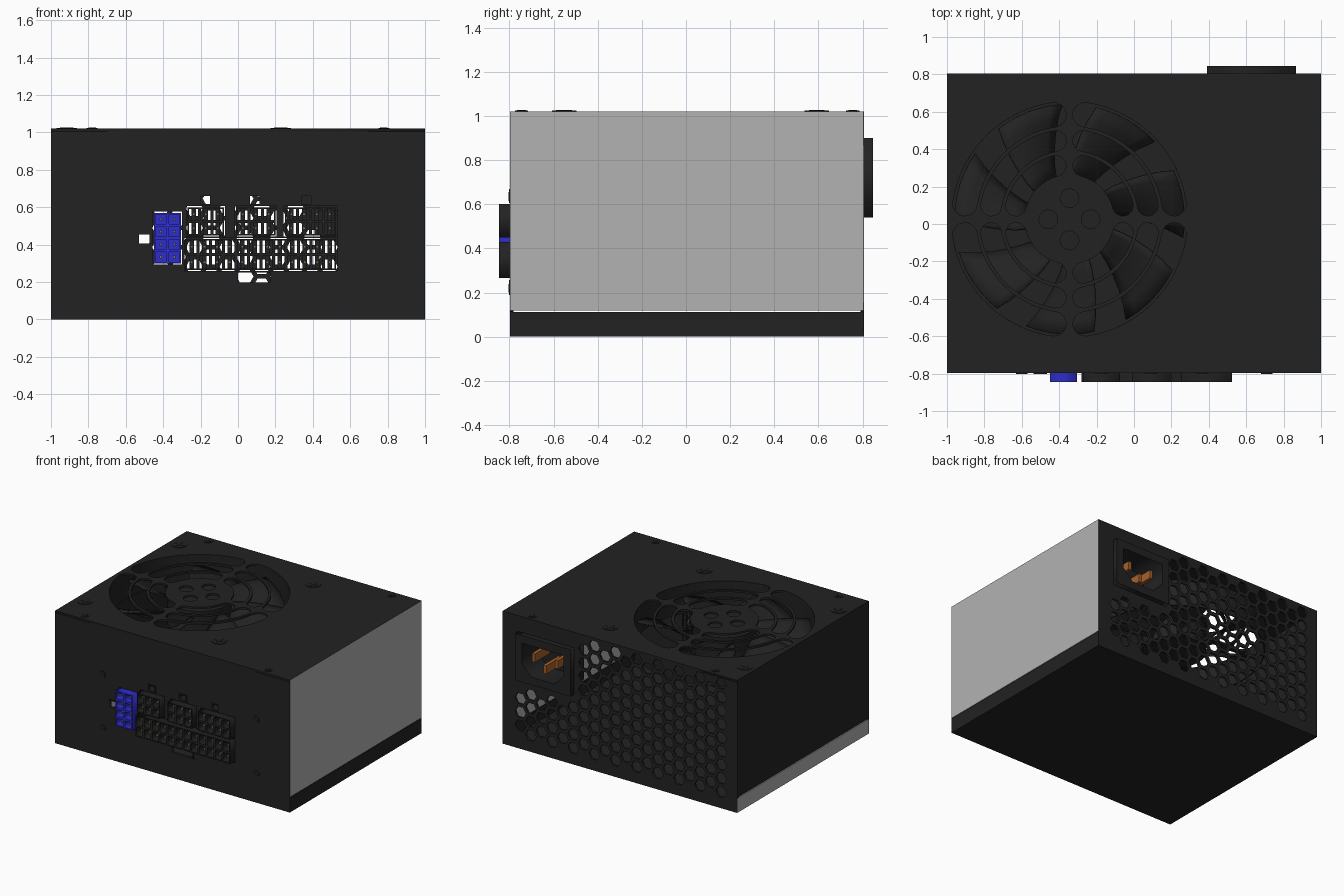
import bpy, bmesh
from math import sin, cos, pi, asin, radians
from mathutils import Matrix, Vector

cube = bpy.data.objects.get("Cube")
if cube:
    bpy.data.objects.remove(cube, do_unlink=True)


def material(name, r, g, b):
    m = bpy.data.materials.new(name)
    m.use_nodes = True
    m.diffuse_color = (r, g, b, 1)
    m.node_tree.nodes["Principled BSDF"].inputs["Base Color"].default_value = (r, g, b, 1)
    return m


BLACK = material("black", 0.016, 0.016, 0.016)
GREY = material("light grey", 0.45, 0.45, 0.45)
BLUE = material("blue", 0.027, 0.027, 0.6)
COPPER = material("copper", 0.38, 0.12, 0.025)
BRASS = material("dull brass", 0.2, 0.18, 0.1)

X, FRONT, BACK, TOP = 1.0, -0.797, 0.805, 1.02
T = 0.015                       # sheet thickness
SEAM = 0.112
FAN = Vector((-0.345, 0.025))


def add(name, bm, mat):
    bmesh.ops.recalc_face_normals(bm, faces=bm.faces)
    me = bpy.data.meshes.new(name)
    bm.to_mesh(me)
    bm.free()
    me.materials.clear()
    me.materials.append(mat)
    for p in me.polygons:
        p.material_index = 0
    ob = bpy.data.objects.new(name, me)
    bpy.context.collection.objects.link(ob)
    return ob


def boxes(name, spans, mat):
    """Joined boxes, each given as (x0, x1, y0, y1, z0, z1)."""
    bm = bmesh.new()
    for x0, x1, y0, y1, z0, z1 in spans:
        m = Matrix.Translation(((x0 + x1) / 2, (y0 + y1) / 2, (z0 + z1) / 2))
        m = m @ Matrix.Diagonal((x1 - x0, y1 - y0, z1 - z0, 1))
        bmesh.ops.create_cube(bm, size=1, matrix=m)
    return add(name, bm, mat)


def rect(x0, x1, y0, y1, m=0):
    return [(x0 - m, y0 - m), (x1 + m, y0 - m), (x1 + m, y1 + m), (x0 - m, y1 + m)]


def ngon(cx, cy, r, n):
    return [(cx + r * cos(2 * pi * i / n), cy + r * sin(2 * pi * i / n)) for i in range(n)]


def plate(name, outlines, lo, hi, mat, upright=False):
    """Sheet with holes, from lo to hi along z, or along y when upright."""
    cu = bpy.data.curves.new(name, "CURVE")
    cu.dimensions, cu.fill_mode = "2D", "BOTH"
    cu.extrude = (hi - lo) / 2
    for pts in outlines:
        s = cu.splines.new("POLY")
        s.points.add(len(pts) - 1)
        for p, (x, y) in zip(s.points, pts):
            p.co = (x, y, 0, 1)
        s.use_cyclic_u = True
    tmp = bpy.data.objects.new(name, cu)
    me = bpy.data.meshes.new_from_object(tmp)
    bm = bmesh.new()
    bm.from_mesh(me)
    bpy.data.objects.remove(tmp)
    bpy.data.curves.remove(cu)
    bpy.data.meshes.remove(me)
    bmesh.ops.remove_doubles(bm, verts=bm.verts, dist=1e-5)
    mid = (lo + hi) / 2
    if upright:
        m = Matrix.Translation((0, mid, 0)) @ Matrix.Rotation(pi / 2, 4, "X")
    else:
        m = Matrix.Translation((0, 0, mid))
    bm.transform(m)
    return add(name, bm, mat)


def slot(a, b, quarter, half_spoke):
    """Quarter-ring slot with round ends between radii a and b."""
    mid, cap = (a + b) / 2, (b - a) / 2
    d = asin((half_spoke + cap) / mid)
    t0, t1 = quarter * pi / 2 + d, (quarter + 1) * pi / 2 - d
    n = 16
    ts = [t0 + (t1 - t0) * i / n for i in range(n + 1)]

    def end(t, start):
        c = Vector((cos(t), sin(t))) * mid
        return [(c.x + cap * cos(t + start + pi * i / 8), c.y + cap * sin(t + start + pi * i / 8))
                for i in range(1, 8)]
    pts = [(b * cos(t), b * sin(t)) for t in ts] + end(t1, 0)
    pts += [(a * cos(t), a * sin(t)) for t in reversed(ts)] + end(t0, pi)
    return [(FAN.x + x, FAN.y + y) for x, y in pts]


# Case: base tray, side covers, side flanges
e = 0.0005
boxes("base_tray", [(-X + e, X - e, FRONT, BACK, 0, T)], BLACK)
for side, s, cover, flange in (("left", 1, GREY, BLACK), ("right", -1, BLACK, GREY)):
    x0, x1 = sorted((s * X, s * (X - T)))
    boxes(side + "_cover", [(x0, x1, FRONT + e, BACK - e, SEAM + 0.006, TOP - e)], cover)
    boxes(side + "_flange", [(x0, x1, FRONT + e, BACK - e, e, SEAM)], flange)

# Top panel with the stamped fan grille
holes = [slot(a, b, q, 0.018) for a, b in ((0.24, 0.35), (0.37, 0.48), (0.5, 0.63)) for q in range(4)]
holes += [ngon(FAN.x + 0.113 * cos(q * pi / 2), FAN.y + 0.113 * sin(q * pi / 2), 0.05, 20)
          for q in range(4)]
plate("top_panel", [rect(-X + e, X - e, FRONT, BACK)] + holes, TOP - T, TOP, BLACK)

# Fan: shroud, hub and twisted blades
plate("fan_shroud", [ngon(*FAN, 0.638, 64), ngon(*FAN, 0.63, 64)], 0.8, TOP - T, BLACK)
hub = plate("fan_hub", [ngon(*FAN, 0.225, 40)], 0.79, 0.98, BLACK)
bm = bmesh.new()
NR, NA, COUNT = 5, 6, 7
for k in range(COUNT):
    grid = []
    for i in range(NR + 1):
        r = 0.215 + 0.4 * i / NR
        row = []
        for j in range(NA + 1):
            t = j / NA
            a = 2 * pi * k / COUNT + radians(5) + 0.6 * t - 0.25 * i / NR
            z = 0.81 + 0.14 * t + 0.02 * sin(pi * t)
            row.append(bm.verts.new((FAN.x + r * cos(a), FAN.y + r * sin(a), z)))
        grid.append(row)
    for i in range(NR):
        for j in range(NA):
            bm.faces.new((grid[i][j], grid[i + 1][j], grid[i + 1][j + 1], grid[i][j + 1]))
blades = add("fan_blades", bm, BLACK)
mod = blades.modifiers.new("thickness", "SOLIDIFY")
mod.thickness = 0.01

# Back panel: honeycomb vent around the power inlet
IX0, IX1, IZ0, IZ1 = 0.39, 0.865, 0.54, 0.9
vents = []
for k in range(-11, 11):
    for j in range(-2, 9):
        x, z = 0.037 + 0.09 * k, 0.23 + 0.104 * (j + 0.5 * (k % 2))
        if abs(x) < 0.93 and 0.09 < z < 0.96 and not (x > IX0 - 0.06 and z > IZ0 - 0.06):
            vents.append(ngon(x, z, 0.046, 6))
inlet_hole = [(0.45, 0.68), (0.53, 0.6), (0.725, 0.6), (0.805, 0.68), (0.805, 0.84), (0.45, 0.84)]
plate("back_panel", [rect(-X + e, X - e, 0, TOP), inlet_hole] + vents, BACK - T, BACK, BLACK, True)

# Power inlet: bezel, cup and three prongs
plate("inlet_bezel", [rect(IX0, IX1, IZ0, IZ1), inlet_hole], BACK, 0.846, BLACK, True)
plate("inlet_cup", [rect(0.43, 0.825, 0.58, 0.86), inlet_hole], 0.64, BACK - T, BLACK, True)
plate("inlet_floor", [rect(0.43, 0.825, 0.58, 0.86)], 0.625, 0.64, BLACK, True)
boxes("inlet_prongs", [(x - 0.013, x + 0.013, 0.64, 0.82, z - 0.032, z + 0.032)
                       for x, z in ((0.53, 0.74), (0.628, 0.675), (0.725, 0.74))], COPPER)

# Front panel with socket openings and latch windows
sockets = [("processor_socket", -0.45, -0.305, 0.3, 0.57, 2, 4, BLUE),
           ("drive_socket_a", -0.27, -0.075, 0.45, 0.6, 3, 2, BLACK),
           ("drive_socket_b", -0.01, 0.2, 0.45, 0.6, 3, 2, BLACK),
           ("graphics_socket", 0.25, 0.525, 0.45, 0.6, 4, 2, BLACK),
           ("main_socket", -0.28, 0.525, 0.265, 0.43, 12, 2, BLACK)]
latches = [(-0.53, -0.472, 0.405, 0.455), (-0.2, -0.15, 0.618, 0.66), (0.065, 0.115, 0.618, 0.66),
           (0.34, 0.39, 0.618, 0.66), (0.0, 0.175, 0.198, 0.25)]
openings = [rect(*s[1:5], 0.006) for s in sockets] + [rect(*c) for c in latches]
plate("front_panel", [rect(-X + e, X - e, 0, TOP)] + openings, FRONT, FRONT + T, BLACK, True)
for i, c in enumerate(latches):
    plate("latch_rim_%d" % (i + 1), [rect(*c, 0.008), rect(*c)], FRONT - 0.005, FRONT, BLACK, True)

# Sockets: cell grid, rear support and contact pins
for name, x0, x1, z0, z1, cols, rows, mat in sockets:
    dx, dz = (x1 - x0) / cols, (z1 - z0) / rows
    centres = [(x0 + dx * (i + 0.5), z0 + dz * (j + 0.5)) for i in range(cols) for j in range(rows)]
    cells = [rect(x - dx / 2, x + dx / 2, z - dz / 2, z + dz / 2, -0.008) for x, z in centres]
    plate(name, [rect(x0, x1, z0, z1)] + cells, -0.846, -0.7, mat, True)
    if mat == BLUE:
        boxes(name + "_floor", [(x0, x1, -0.7, -0.685, z0, z1)], mat)
    else:
        boxes(name + "_ribs", [(x0 + dx * (i + 0.5) - 0.012, x0 + dx * (i + 0.5) + 0.012,
                                -0.7, -0.685, z0, z1) for i in range(cols)], mat)
    boxes(name + "_pins", [(x - 0.007, x + 0.007, -0.825, -0.7, z - 0.007, z + 0.007)
                           for x, z in centres], BRASS)


# Screws: low heads with a raised cross
def screw(name, u, v, r, upright):
    w, arm = r * 0.15, r * 0.65
    cross = [(u - arm, u + arm, v - w, v + w), (u - w, u + w, v - arm, v + arm)]
    if upright:
        plate(name, [ngon(u, v, r, 20)], FRONT - 0.004, FRONT, BLACK, True)
        boxes(name + "_cross", [(a, b, FRONT - 0.006, FRONT - 0.003, c, d) for a, b, c, d in cross], BLACK)
    else:
        plate(name, [ngon(u, v, r, 20)], TOP, TOP + 0.004, BLACK)
        boxes(name + "_cross", [(a, b, c, d, TOP + 0.003, TOP + 0.006) for a, b, c, d in cross], BLACK)


for x in (-0.915, 0.228):
    for y in (-0.552, 0.592):
        screw("fan_screw", x, y, 0.055, False)
for x in (-0.78, 0.78):
    for y in (-0.745, 0.755):
        screw("cover_screw", x, y, 0.03, False)
for x in (-0.6, 0.71):
    for z in (0.22, 0.635):
        screw("front_screw", x, z, 0.03, True)

# Smooth the round fan parts
bpy.ops.object.select_all(action="DESELECT")
for ob in (blades, hub, bpy.data.objects["fan_shroud"]):
    ob.select_set(True)
bpy.context.view_layer.objects.active = blades
bpy.ops.object.shade_smooth_by_angle(angle=radians(35))
